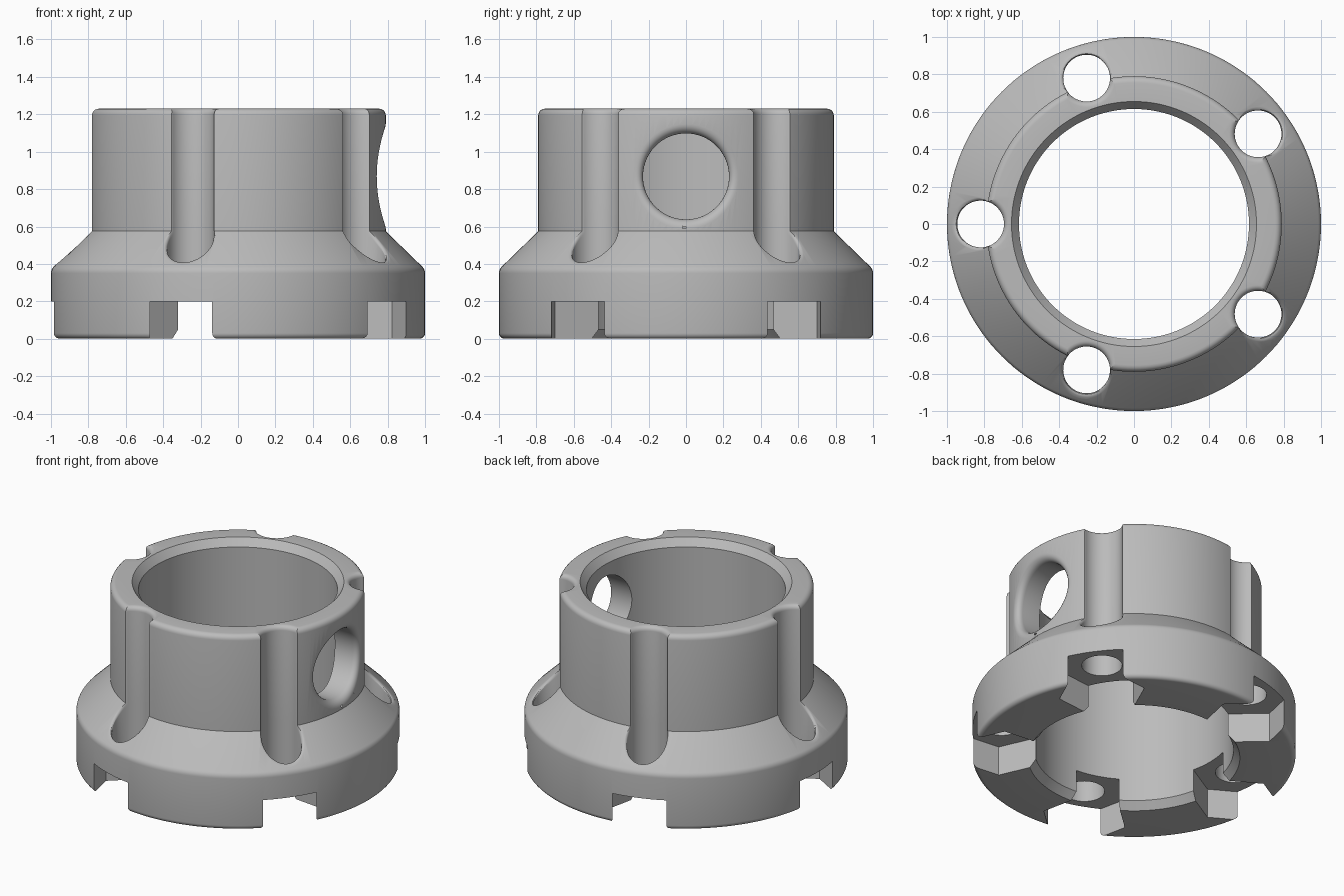
import bpy, bmesh
from math import sin, cos, pi, sqrt, radians, hypot
from mathutils import Matrix, Vector

if "Cube" in bpy.data.objects:
    bpy.data.objects.remove(bpy.data.objects["Cube"])

grey = bpy.data.materials.new("plain grey")
grey.use_nodes = True
grey.diffuse_color = (0.5, 0.5, 0.5, 1)
grey.node_tree.nodes["Principled BSDF"].inputs["Base Color"].default_value = (0.5, 0.5, 0.5, 1)

WALL, BORE, TOP = 0.79, 0.615, 1.23
BOLT_RADIUS, BOLT_CIRCLE, FILLET = 0.125, 0.82, 0.03


def loft(name, rings, ring_shaped=False):
    """Skin a list of point rings; cap the ends or join the last to the first."""
    bm = bmesh.new()
    loops = [[bm.verts.new(p) for p in ring] for ring in rings]
    n = len(loops[0])
    pairs = list(zip(loops, loops[1:]))
    if ring_shaped:
        pairs.append((loops[-1], loops[0]))
    else:
        bm.faces.new(loops[0])
        bm.faces.new(loops[-1])
    for a, b in pairs:
        for i in range(n):
            j = (i + 1) % n
            bm.faces.new((a[i], a[j], b[j], b[i]))
    bmesh.ops.recalc_face_normals(bm, faces=bm.faces)
    mesh = bpy.data.meshes.new(name)
    bm.to_mesh(mesh)
    bm.free()
    mesh.materials.append(grey)
    obj = bpy.data.objects.new(name, mesh)
    bpy.context.collection.objects.link(obj)
    return obj


def circle(r, z, n, start=0.0):
    return [Vector((r * cos(start + 2 * pi * i / n), r * sin(start + 2 * pi * i / n), z))
            for i in range(n)]


def arc(cx, cz, r, a0, a1, steps=5):
    angles = [radians(a0 + (a1 - a0) * i / steps) for i in range(steps + 1)]
    return [(cx + r * cos(a), cz + r * sin(a)) for a in angles]


def cut(target, cutter):
    cutter.hide_render = True
    mod = target.modifiers.new("cut", 'BOOLEAN')
    mod.operation = 'DIFFERENCE'
    mod.solver = 'EXACT'
    mod.object = cutter
    bpy.context.view_layer.objects.active = target
    bpy.ops.object.modifier_apply(modifier=mod.name)
    bpy.data.objects.remove(cutter)


# Turned body: flange, cone, collar and bore
profile = [(BORE, 0.05), (BORE + 0.04, 0)]
profile += arc(0.97, 0.03, 0.03, -90, 0)
profile += arc(0.95, 0.35, 0.05, 0, 45)
profile += [(WALL, 0.575)]
profile += arc(WALL - 0.035, TOP - 0.035, 0.035, 0, 90)
profile += [(BORE + 0.04, TOP), (BORE, TOP - 0.05)]
body = loft("flanged_collar", [circle(r, z, 144) for r, z in profile], True)


def cone_height(r):
    return min(0.575, 0.385 + 0.985 - r)


def bolt_cutter():
    """Bolt hole with rounded rims where it leaves the cone and the top face."""
    n = 64
    thetas = [2 * pi * (i + 0.5) / n for i in range(n)]

    def ring(flare, height):
        pts = []
        for t in thetas:
            reach = hypot(BOLT_CIRCLE + BOLT_RADIUS * cos(t), BOLT_RADIUS * sin(t))
            fade = max(0, min(1, (reach - WALL) / 0.05))
            r = BOLT_RADIUS + flare(fade)
            x, y = BOLT_CIRCLE + r * cos(t), r * sin(t)
            pts.append(Vector((x, y, height(hypot(x, y)))))
        return pts

    rings = [ring(lambda f: 0, lambda r: -0.1)]
    steps = [radians(a) for a in (0, 18, 36, 54, 72, 90)]
    for a in steps:
        rings.append(ring(lambda f: FILLET * f * (1 - cos(a)),
                          lambda r: cone_height(r) - FILLET * (1 - sin(a))))
    for a in steps:
        rings.append(ring(lambda f: FILLET * max(f, 1 - cos(a)),
                          lambda r: TOP - FILLET * (1 - sin(a))))
    rings.append(ring(lambda f: FILLET, lambda r: TOP + 0.1))
    return loft("bolt_cutter", rings)


# Five bolt holes, each over a hexagonal nut pocket open to both sides
for k in range(5):
    turn = Matrix.Rotation(radians(36 + 72 * k), 4, 'Z')
    bolt = bolt_cutter()
    bolt.data.transform(turn)
    cut(body, bolt)
    nut = loft("nut_cutter", [circle(0.27, z, 6, pi / 2) for z in (-0.1, 0.2)])
    nut.data.transform(turn @ Matrix.Translation((BOLT_CIRCLE, 0, 0)))
    cut(body, nut)

# Round window through the left wall, its rim rounded along the curved surface
rings = []


def window_ring(r, x_of):
    return [Vector((x_of(r * sin(t)), r * sin(t), 0.868 + r * cos(t)))
            for t in (2 * pi * i / 96 for i in range(96))]


rim = 0.05
rings.append(window_ring(0.23, lambda y: 0.3))
for step in range(7):
    a = step / 6 * pi / 2
    rings.append(window_ring(0.23 + rim * (1 - cos(a)),
                             lambda y: sqrt(WALL ** 2 - y ** 2) - rim * (1 - sin(a))))
rings.append(window_ring(0.23 + rim, lambda y: 1.1))
cut(body, loft("window_cutter", rings))

# Smooth the curved faces, keep the machined edges crisp
bpy.ops.object.select_all(action='DESELECT')
body.select_set(True)
bpy.context.view_layer.objects.active = body
bpy.ops.object.shade_smooth_by_angle(angle=radians(28))
